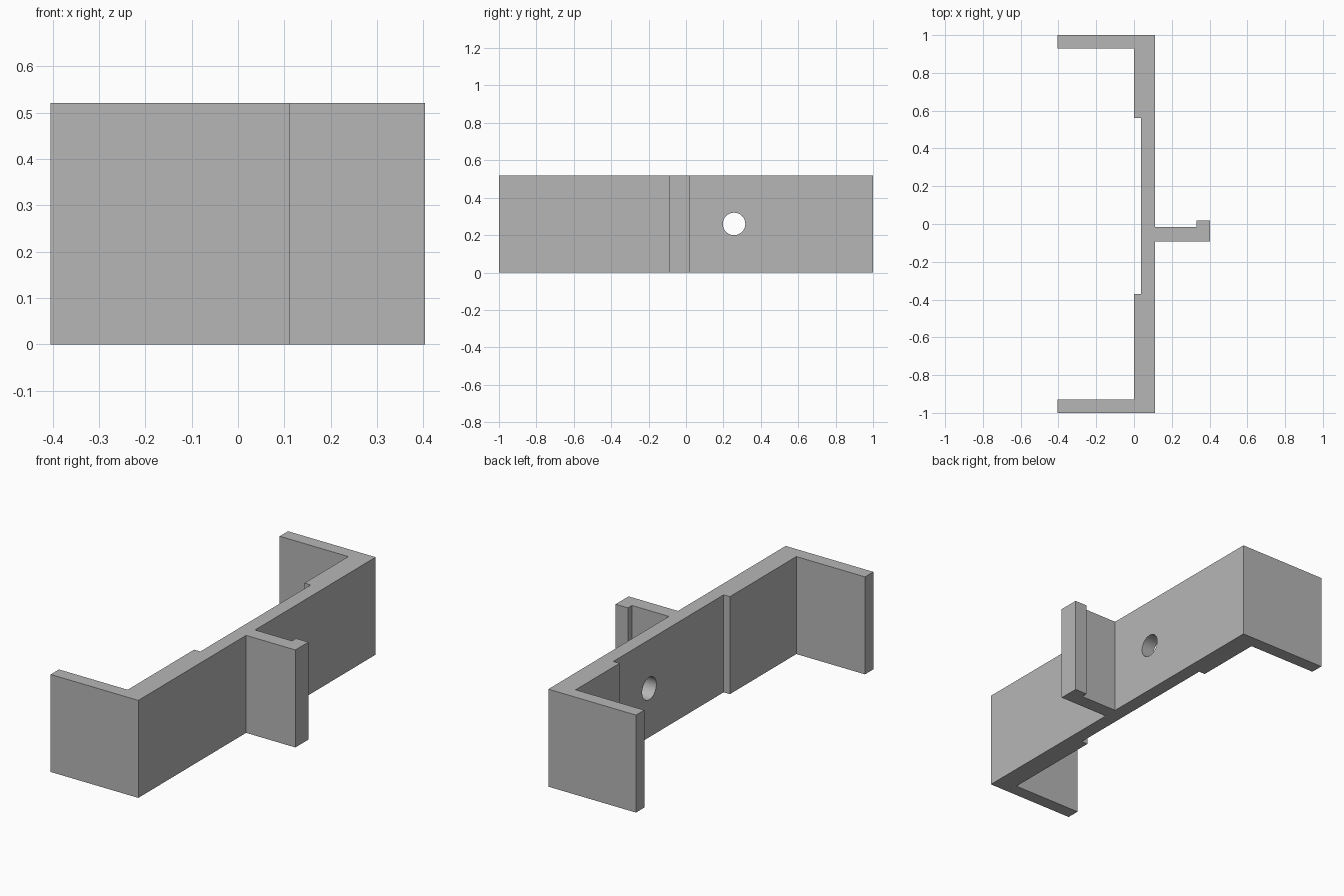
import bpy
import bmesh
from math import radians, pi
from mathutils import Matrix

HEIGHT = 0.52

cube = bpy.data.objects.get("Cube")
if cube:
    bpy.data.objects.remove(cube, do_unlink=True)

# Single grey material
grey = bpy.data.materials.new("plain grey")
grey.use_nodes = True
colour = (0.47, 0.47, 0.47, 1)
grey.diffuse_color = colour
grey.node_tree.nodes["Principled BSDF"].inputs["Base Color"].default_value = colour


def add_object(name, bm):
    bmesh.ops.recalc_face_normals(bm, faces=bm.faces[:])
    mesh = bpy.data.meshes.new(name)
    bm.to_mesh(mesh)
    bm.free()
    mesh.materials.append(grey)
    obj = bpy.data.objects.new(name, mesh)
    bpy.context.collection.objects.link(obj)
    return obj


# Bracket outline: end arms, recessed back plate and lipped hook
outline = [
    (-0.405, -1), (0.112, -1),
    (0.112, -0.092), (0.403, -0.092), (0.403, 0.018), (0.33, 0.018),
    (0.33, -0.016), (0.112, -0.016),
    (0.112, 1), (-0.405, 1), (-0.405, 0.93), (0, 0.93),
    (0, 0.56), (0.037, 0.56), (0.037, -0.37), (0, -0.37),
    (0, -0.93), (-0.405, -0.93),
]
bm = bmesh.new()
base = bm.faces.new([bm.verts.new((x, y, 0)) for x, y in outline])
raised = bmesh.ops.extrude_face_region(bm, geom=[base])["geom"]
top_verts = [v for v in raised if isinstance(v, bmesh.types.BMVert)]
bmesh.ops.translate(bm, verts=top_verts, vec=(0, 0, HEIGHT))
bracket = add_object("bracket", bm)

# Round screw hole through the back plate
bm = bmesh.new()
bmesh.ops.create_cone(
    bm, cap_ends=True, segments=48, radius1=0.06, radius2=0.06, depth=0.3,
    matrix=Matrix.Translation((0.08, 0.257, HEIGHT / 2)) @ Matrix.Rotation(pi / 2, 4, "Y"))
cutter = add_object("hole_cutter", bm)
cutter.hide_render = True

cut = bracket.modifiers.new("screw_hole", "BOOLEAN")
cut.operation = "DIFFERENCE"
cut.solver = "EXACT"
cut.object = cutter

bpy.ops.object.select_all(action="DESELECT")
bracket.select_set(True)
bpy.context.view_layer.objects.active = bracket
bpy.ops.object.modifier_apply(modifier=cut.name)
bpy.data.objects.remove(cutter, do_unlink=True)
bpy.ops.object.shade_smooth_by_angle(angle=radians(30))
